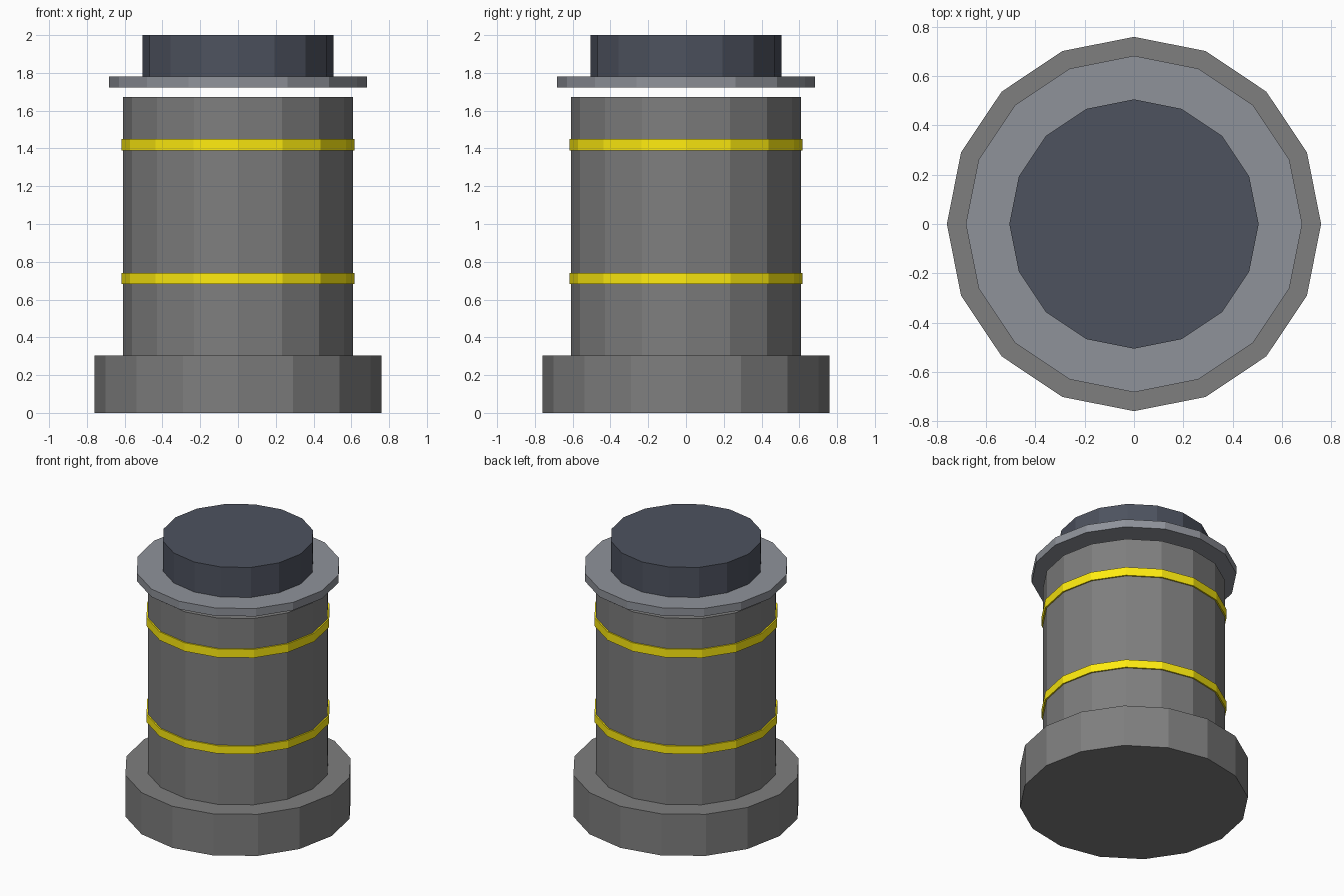
import bpy

if "Cube" in bpy.data.objects:
    bpy.data.objects.remove(bpy.data.objects["Cube"])


def material(name, rgb):
    mat = bpy.data.materials.new(name)
    mat.diffuse_color = (*rgb, 1)
    mat.use_nodes = True
    mat.node_tree.nodes["Principled BSDF"].inputs["Base Color"].default_value = mat.diffuse_color
    return mat


dark_grey = material("dark_grey", (0.21, 0.21, 0.21))
steel = material("steel", (0.275, 0.289, 0.323))
slate = material("slate", (0.074, 0.084, 0.113))
yellow = material("yellow", (1.0, 0.84, 0.005))


def drum(name, radius, z0, z1, mat):
    """Flat-shaded 16-sided cylinder between two heights."""
    bpy.ops.mesh.primitive_cylinder_add(
        vertices=16, radius=radius, depth=z1 - z0, location=(0, 0, (z0 + z1) / 2))
    obj = bpy.context.object
    obj.name = name
    obj.data.materials.append(mat)
    return obj


# Wide foot and main body
drum("base", 0.76, 0.0, 0.305, dark_grey)
drum("body", 0.608, 0.305, 1.672, dark_grey)

# Yellow stripes around the body
drum("lower_band", 0.618, 0.682, 0.74, yellow)
drum("upper_band", 0.618, 1.388, 1.45, yellow)

# Floating flange and cap above the body
drum("flange", 0.683, 1.722, 1.78, steel)
drum("cap", 0.506, 1.78, 2.0, slate)
